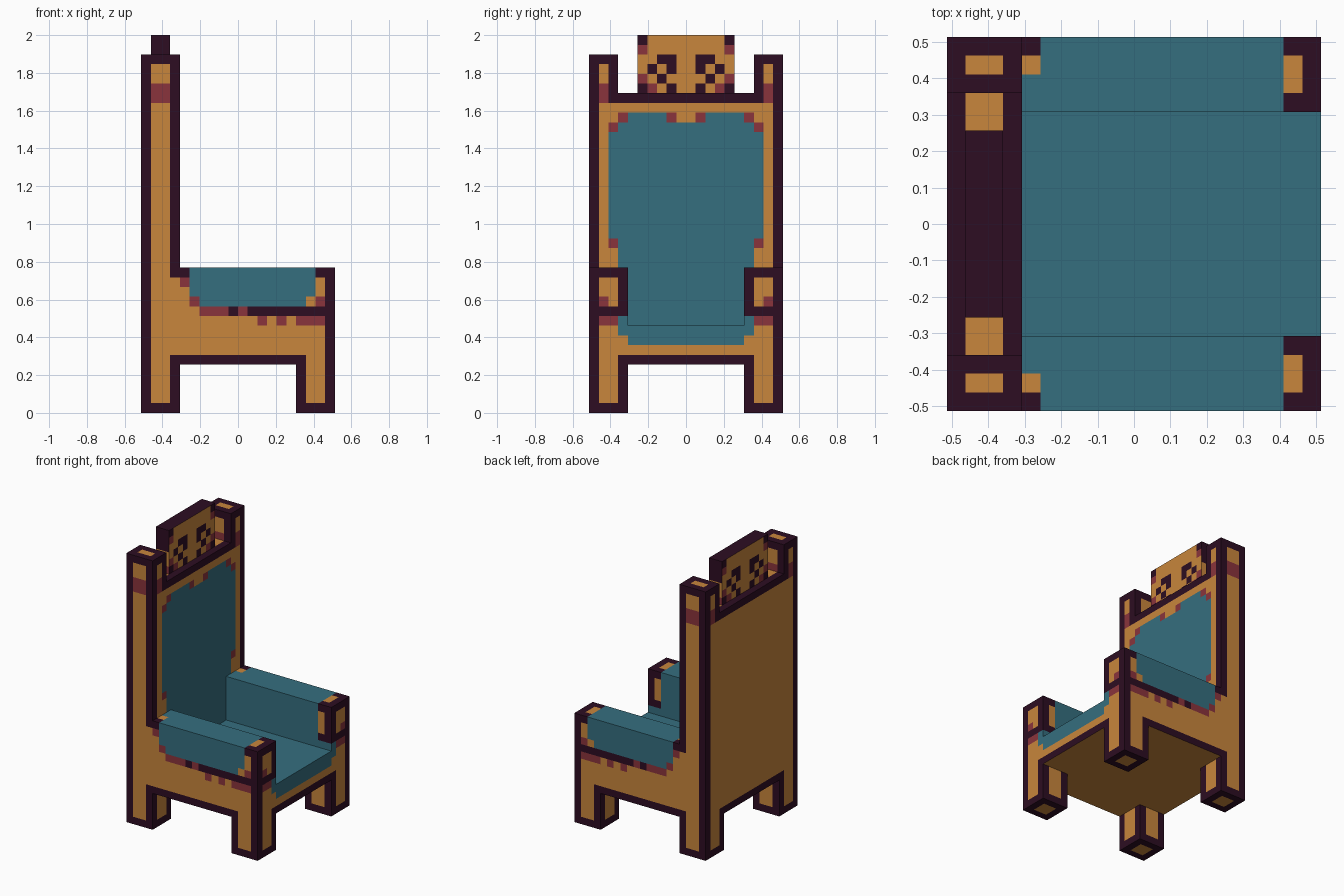
import bpy
import bmesh

if "Cube" in bpy.data.objects:
    bpy.data.objects.remove(bpy.data.objects["Cube"])

U = 2 / 39  # one painted pixel; every size below is counted in pixels

COLOURS = {
    "dark_trim": (0.026, 0.004, 0.016, 1),
    "orange_wood": (0.578, 0.238, 0.045, 1),
    "red_accent": (0.254, 0.034, 0.045, 1),
    "teal_cushion": (0.036, 0.156, 0.212, 1),
}
DARK, WOOD, RED, TEAL = range(4)
MATS = []
for mat_name, rgba in COLOURS.items():
    m = bpy.data.materials.new(mat_name)
    m.diffuse_color = rgba
    m.use_nodes = True
    m.node_tree.nodes["Principled BSDF"].inputs["Base Color"].default_value = m.diffuse_color
    MATS.append(m)

# Painted layers: (colour, a0, a1, b0, b1); later layers cover earlier ones.
# Outer sides: (x, z)
OUTER = [(WOOD, -9, -7, 1, 36), (WOOD, 7, 9, 1, 10), (WOOD, -9, 9, 6, 10),
         (WOOD, -9, -4, 6, 11), (WOOD, -9, -5, 6, 14), (TEAL, -5, 8, 11, 15),
         (RED, -5, -4, 11, 12), (RED, -6, -5, 13, 14), (RED, -4, 1, 10, 11),
         (DARK, -1, 0, 10, 11), (RED, 6, 9, 9, 10), (RED, 2, 3, 9, 10),
         (RED, 4, 5, 9, 10), (WOOD, 7, 8, 11, 12), (WOOD, 8, 9, 11, 14),
         (RED, 8, 9, 11, 12), (RED, -9, -7, 32, 34)]
# Sides facing the middle: (x, z)
INNER = [(TEAL, -6, 10, 9, 15), (DARK, 8, 10, 10, 15), (WOOD, 8, 9, 11, 14),
         (WOOD, -9, -7, 1, 5), (WOOD, 7, 9, 1, 5),
         (WOOD, -9, -7, 34, 36), (RED, -9, -7, 33, 34)]
# Backrest front: (|y|, z)
REST = [(WOOD, 7, 9, 1, 5), (WOOD, 0, 9, 6, 32), (WOOD, 8, 9, 32, 36),
        (RED, 8, 9, 32, 34), (TEAL, 0, 7, 5, 18), (TEAL, 0, 8, 18, 29),
        (TEAL, 0, 7, 29, 30), (TEAL, 0, 6, 30, 31), (WOOD, 0, 1, 30, 31),
        (RED, 1, 2, 30, 31), (RED, 6, 7, 30, 31), (RED, 7, 8, 29, 30),
        (RED, 7, 8, 17, 18)]
# Seat and arm fronts: (|y|, z)
FRONT = [(WOOD, 7, 9, 1, 10), (WOOD, 0, 9, 6, 10), (TEAL, 0, 7, 8, 10),
         (TEAL, 0, 6, 7, 8), (RED, 7, 9, 9, 10), (WOOD, 7, 9, 11, 14),
         (RED, 8, 9, 11, 12)]
# Back: (|y|, z)
BACK = [(WOOD, 0, 9, 6, 32), (WOOD, 7, 9, 1, 6), (WOOD, 8, 9, 32, 36),
        (RED, 8, 9, 32, 34)]
# Crest faces: (|y|, z)
CREST = [(WOOD, 0, 5, 33, 39), (DARK, 4, 5, 38, 39), (RED, 4, 5, 37, 38),
         (DARK, 4, 5, 33, 34), (RED, 4, 5, 34, 35), (RED, 3, 4, 33, 34),
         (DARK, 1, 3, 36, 37), (DARK, 1, 2, 35, 36), (DARK, 3, 4, 35, 36),
         (DARK, 2, 3, 34, 35), (DARK, 1, 2, 33, 34)]
# Upward and downward faces by height: (x, |y|)
LEVEL = {0: [(WOOD, -9, -7, 7, 9), (WOOD, 7, 9, 7, 9)],
         5: [(WOOD, -10, 10, 0, 10)],
         9: [(TEAL, -6, 10, 0, 10)],
         15: [(TEAL, -6, -5, 6, 8), (TEAL, -5, 8, 6, 10),
              (WOOD, -6, -5, 8, 9), (WOOD, 8, 9, 7, 9)],
         33: [(WOOD, -9, -7, 0, 7)],
         37: [(WOOD, -9, -7, 8, 9)]}


def pick(layers, a, b):
    colour = DARK
    for c, a0, a1, b0, b1 in layers:
        if a0 < a < a1 and b0 < b < b1:
            colour = c
    return colour


def paint(part, axis, side, p):
    """Colour of one pixel face from its direction and centre."""
    x, y, z = p[0], abs(p[1]), p[2]
    if axis == 2:
        return pick(LEVEL.get(round(z), []), x, y)
    if axis == 1:
        return pick(OUTER if y > 9.9 else INNER, x, z)
    if part == "crest":
        return pick(CREST, y, z)
    if side == 0:
        return pick(BACK, y, z)
    return pick(REST if x < 0 else FRONT, y, z)


def pixel_box(name, part, lo, hi):
    """Box whose faces are cut into pixels and painted."""
    bm = bmesh.new()
    verts = {}

    def vert(co):
        if co not in verts:
            verts[co] = bm.verts.new([c * U for c in co])
        return verts[co]

    for axis in range(3):
        i, j = (axis + 1) % 3, (axis + 2) % 3
        for side, level in enumerate((lo[axis], hi[axis])):
            for a in range(lo[i], hi[i]):
                for b in range(lo[j], hi[j]):
                    ring = []
                    for da, db in ((0, 0), (1, 0), (1, 1), (0, 1)):
                        co = [0, 0, 0]
                        co[axis], co[i], co[j] = level, a + da, b + db
                        ring.append(vert(tuple(co)))
                    face = bm.faces.new(ring if side else ring[::-1])
                    mid = [0, 0, 0]
                    mid[axis], mid[i], mid[j] = level, a + 0.5, b + 0.5
                    face.material_index = paint(part, axis, side, mid)
    mesh = bpy.data.meshes.new(name)
    bm.to_mesh(mesh)
    bm.free()
    for m in MATS:
        mesh.materials.append(m)
    bpy.context.collection.objects.link(bpy.data.objects.new(name, mesh))


def pair(part, lo, hi):
    """Same box on both sides of the chair."""
    pixel_box(part + "_left", part, lo, hi)
    pixel_box(part + "_right", part, (lo[0], -hi[1], lo[2]), (hi[0], -lo[1], hi[2]))


# Legs
pair("back_leg", (-10, 6, 0), (-6, 10, 5))
pair("front_leg", (6, 6, 0), (10, 10, 5))
# Seat and armrests
pixel_box("seat", "seat", (-6, -10, 5), (10, 10, 9))
pair("armrest", (-6, 6, 9), (10, 10, 15))
# Backrest between two posts, topped by a crest
pixel_box("backrest", "backrest", (-10, -7, 5), (-6, 7, 33))
pair("back_post", (-10, 7, 5), (-6, 10, 37))
pixel_box("crest", "crest", (-9, -5, 33), (-7, 5, 39))
